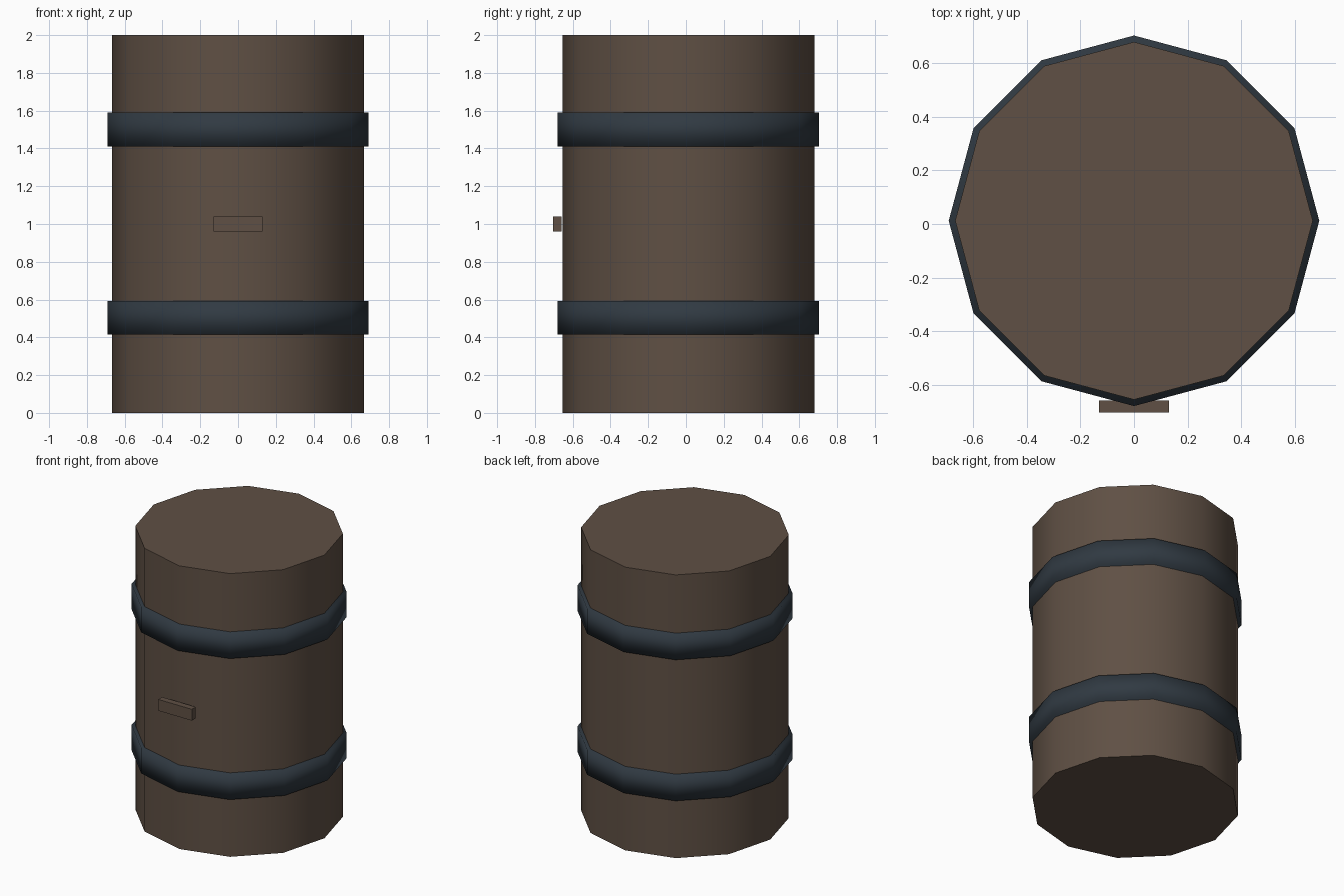
import bpy
import math

cube = bpy.data.objects.get("Cube")
if cube:
    bpy.data.objects.remove(cube, do_unlink=True)

SIDES = 12
CENTRE_Y = 0.012


def material(name, colour):
    mat = bpy.data.materials.new(name)
    mat.use_nodes = True
    mat.diffuse_color = colour
    mat.node_tree.nodes["Principled BSDF"].inputs["Base Color"].default_value = colour
    return mat


wood = material("brown_wood", (0.115, 0.08, 0.058, 1))
iron = material("dark_blue_iron", (0.03, 0.042, 0.055, 1))


def drum(name, radius, z_low, z_high, mat):
    """Twelve-sided drum with a corner pointing along +x."""
    bpy.ops.mesh.primitive_cylinder_add(
        vertices=SIDES, radius=radius, depth=z_high - z_low,
        location=(0, CENTRE_Y, (z_low + z_high) / 2))
    obj = bpy.context.object
    obj.name = name
    obj.data.materials.append(mat)
    return obj


# Barrel body: smooth sides, crisp flat ends
drum("barrel_body", 0.667, 0, 2, wood)
bpy.ops.object.shade_smooth_by_angle(angle=math.radians(40))

# Hoops: soft shading rolls over their rims
for name, z in (("lower_hoop", 0.504), ("upper_hoop", 1.5)):
    drum(name, 0.691, z - 0.089, z + 0.089, iron)
    bpy.ops.object.shade_smooth()

# Small front handle
bpy.ops.mesh.primitive_cube_add(size=1, location=(0, -0.681, 1.0))
handle = bpy.context.object
handle.name = "front_handle"
handle.scale = (0.262, 0.044, 0.08)
handle.data.materials.append(wood)
